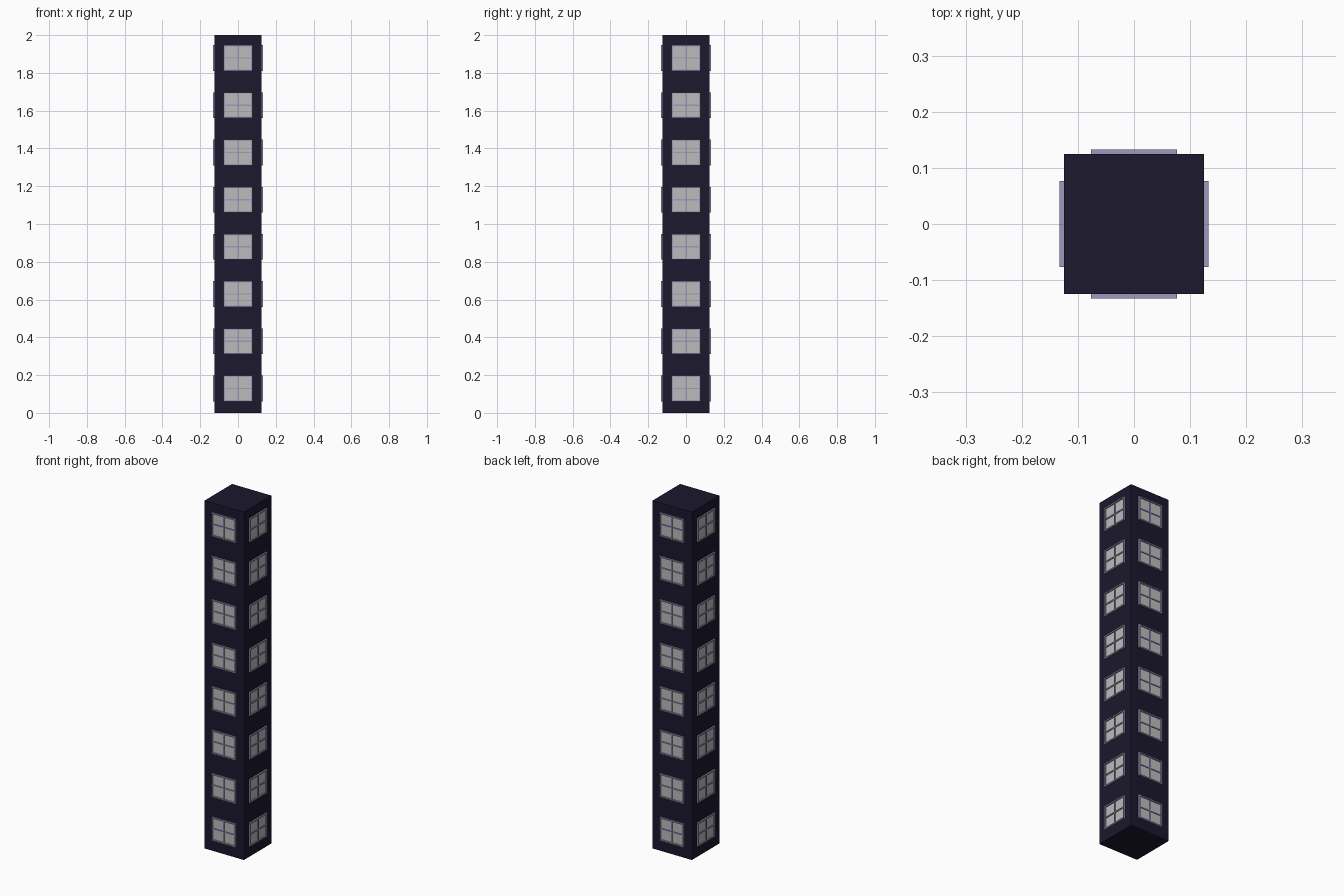
import bpy, bmesh
from mathutils import Matrix, Vector
from math import pi

if "Cube" in bpy.data.objects:
    bpy.data.objects.remove(bpy.data.objects["Cube"])

FLOORS, STEP, HALF = 8, 0.25, 0.125
W, Z0, Z1 = 0.077, 0.061, 0.197      # window half width, bottom and top within a floor
ZM = (Z0 + Z1) / 2


def material(name, color):
    m = bpy.data.materials.new(name)
    m.diffuse_color = (*color, 1)
    m.use_nodes = True
    m.node_tree.nodes["Principled BSDF"].inputs["Base Color"].default_value = m.diffuse_color
    return m


wall_mat = material("dark_wall", (0.011, 0.009, 0.026))
frame_mat = material("lilac_frame", (0.35, 0.31, 0.51))
glass_mat = material("grey_pane", (0.5, 0.5, 0.5))


def add_box(bm, lo, hi, matrix=Matrix()):
    lo, hi = Vector(lo), Vector(hi)
    size = Matrix.Diagonal((*(hi - lo), 1))
    bmesh.ops.create_cube(bm, size=1, matrix=matrix @ Matrix.Translation((lo + hi) / 2) @ size)


def finish(bm, name, mat):
    mesh = bpy.data.meshes.new(name)
    bm.to_mesh(mesh)
    bm.free()
    mesh.materials.append(mat)
    bpy.context.collection.objects.link(bpy.data.objects.new(name, mesh))


# Tower body
body = bmesh.new()
add_box(body, (-HALF, -HALF, 0), (HALF, HALF, FLOORS * STEP))
finish(body, "tower_body", wall_mat)

# Window parts as (low, high) boxes on the front wall
t, b = 0.007, 0.0035                 # frame width, half bar width
out, back = -0.133, -0.124
frame_parts = [
    ((-W, out, Z0), (-W + t, back, Z1)),
    ((W - t, out, Z0), (W, back, Z1)),
    ((-W + t, out, Z0), (W - t, back, Z0 + t)),
    ((-W + t, out, Z1 - t), (W - t, back, Z1)),
]
bar_parts = [
    ((-b, -0.131, Z0 + t), (b, back, Z1 - t)),
    ((-W + t, -0.131, ZM - b), (-b, back, ZM + b)),
    ((b, -0.131, ZM - b), (W - t, back, ZM + b)),
]
pane_parts = [((-W + t, -0.1265, Z0 + t), (W - t, back, Z1 - t))]

# Repeat every window part on all floors and four sides
for name, parts, mat in (("window_frames", frame_parts, frame_mat),
                         ("window_bars", bar_parts, frame_mat),
                         ("window_panes", pane_parts, glass_mat)):
    bm = bmesh.new()
    for side in range(4):
        for floor in range(FLOORS):
            place = Matrix.Rotation(side * pi / 2, 4, 'Z') @ Matrix.Translation((0, 0, floor * STEP))
            for lo, hi in parts:
                add_box(bm, lo, hi, place)
    finish(bm, name, mat)
